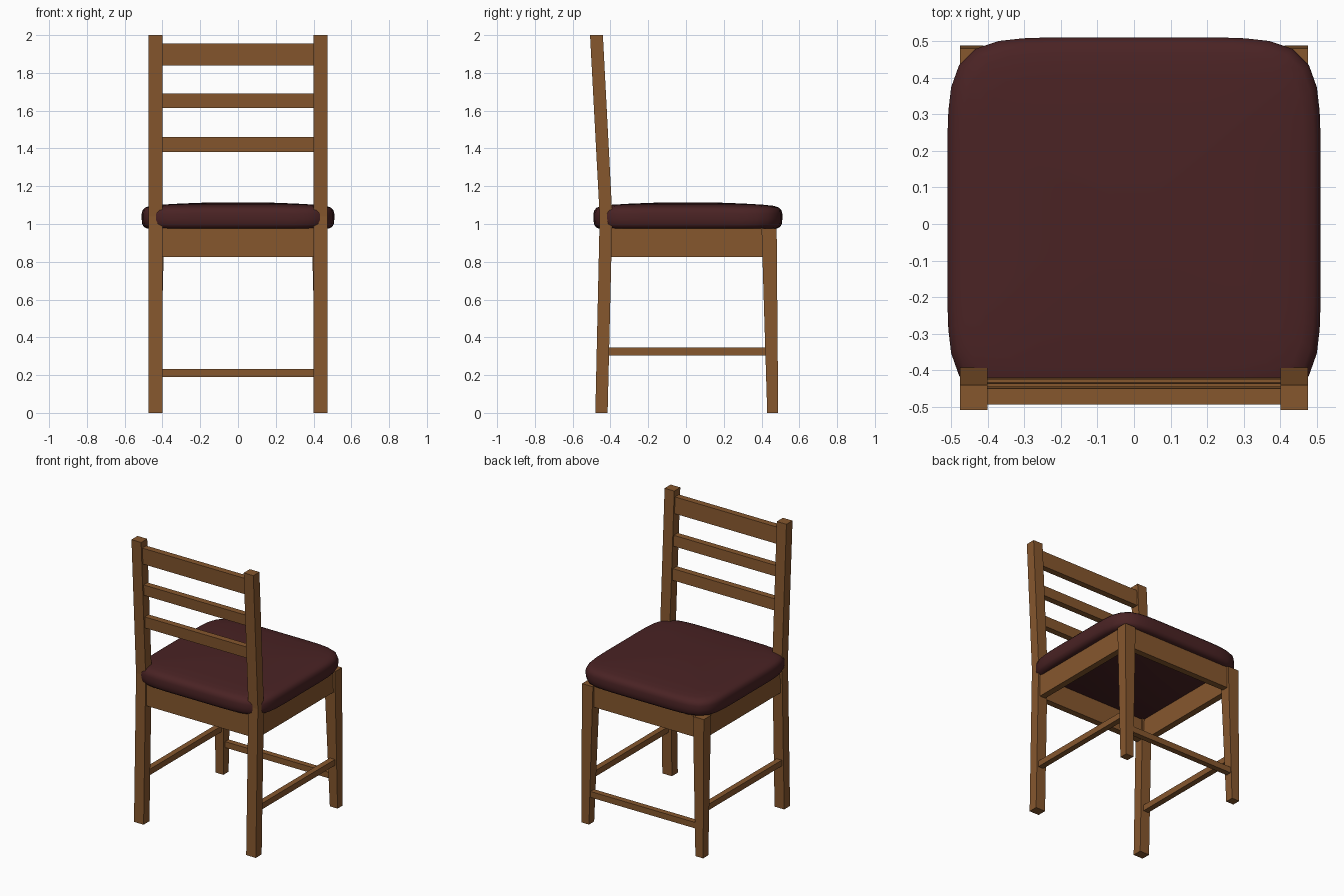
import bpy
import math

if "Cube" in bpy.data.objects:
    bpy.data.objects.remove(bpy.data.objects["Cube"])


def material(name, rgb):
    m = bpy.data.materials.new(name)
    m.diffuse_color = (*rgb, 1)
    m.use_nodes = True
    m.node_tree.nodes["Principled BSDF"].inputs["Base Color"].default_value = m.diffuse_color
    return m


WOOD = material("brown wood", (0.24, 0.096, 0.027))
FABRIC = material("dark red upholstery", (0.068, 0.0165, 0.0175))


def loft(name, rings, mat):
    """Skin a stack of equal-sized point rings and cap both ends."""
    n = len(rings[0])
    verts = [p for r in rings for p in r]
    faces = [list(range(n))[::-1], [(len(rings) - 1) * n + i for i in range(n)]]
    for k in range(len(rings) - 1):
        for i in range(n):
            j = (i + 1) % n
            faces.append([k * n + i, k * n + j, (k + 1) * n + j, (k + 1) * n + i])
    me = bpy.data.meshes.new(name)
    me.from_pydata(verts, [], faces)
    me.materials.append(mat)
    ob = bpy.data.objects.new(name, me)
    bpy.context.collection.objects.link(ob)
    return ob


def rect(x0, x1, y0, y1, z):
    return [(x0, y0, z), (x1, y0, z), (x1, y1, z), (x0, y1, z)]


def block(name, x0, x1, y0, y1, z0, z1):
    return loft(name, [rect(x0, x1, y0, y1, z0), rect(x0, x1, y0, y1, z1)], WOOD)


def mirrored(ob):
    """Add a mirror across the x = 0 plane."""
    ob.modifiers.new("mirror", 'MIRROR').use_clip = False
    return ob


# Rear posts, kinked at seat height
KINK = 1.04
mirrored(loft("back_post", [
    rect(0.40, 0.475, -0.48, -0.415, 0),
    rect(0.40, 0.475, -0.457, -0.39, KINK),
    rect(0.40, 0.475, -0.508, -0.44, 2)], WOOD))

# Tapered front legs
mirrored(loft("front_leg", [
    rect(0.415, 0.475, 0.43, 0.488, 0),
    rect(0.39, 0.475, 0.40, 0.48, 0.975)], WOOD))

# Back slats follow the lean of the posts
for i, (z0, z1) in enumerate([(1.38, 1.46), (1.615, 1.69), (1.84, 1.955)]):
    rings = []
    for z in (z0, z1):
        y = -0.423 - 0.051 * (z - KINK) / (2 - KINK)
        rings.append(rect(-0.41, 0.41, y - 0.022, y + 0.022, z))
    loft(f"back_slat_{i + 1}", rings, WOOD)

# Seat frame
mirrored(block("side_apron", 0.415, 0.46, -0.40, 0.41, 0.825, 0.978))
block("rear_apron", -0.41, 0.41, -0.447, -0.402, 0.825, 0.978)
block("front_apron", -0.40, 0.40, 0.42, 0.465, 0.825, 0.978)

# Leg stretchers
mirrored(block("side_stretcher", 0.422, 0.462, -0.42, 0.435, 0.305, 0.347))
block("front_stretcher", -0.42, 0.42, 0.44, 0.48, 0.19, 0.232)


# Seat cushion: rounded-square rings rising to a gentle dome
def cushion_ring(inset, z, n=64, power=6.5):
    pts = []
    for i in range(n):
        a = 2 * math.pi * (i + 0.5) / n
        c, s = math.cos(a), math.sin(a)
        r = (abs(c) ** power + abs(s) ** power) ** (-1 / power)
        pts.append(((0.51 - inset) * r * c, 0.01 + (0.50 - inset) * r * s, z))
    return pts


profile = [(0.03, 0.975), (0.012, 0.984), (0.003, 1.0), (0, 1.025), (0, 1.055),
           (0.005, 1.073), (0.018, 1.087), (0.045, 1.096), (0.10, 1.102),
           (0.20, 1.108), (0.33, 1.113), (0.44, 1.115)]
seat = loft("seat_cushion", [cushion_ring(o, z) for o, z in profile], FABRIC)
bpy.context.view_layer.objects.active = seat
seat.select_set(True)
bpy.ops.object.shade_smooth_by_angle(angle=math.radians(40))
